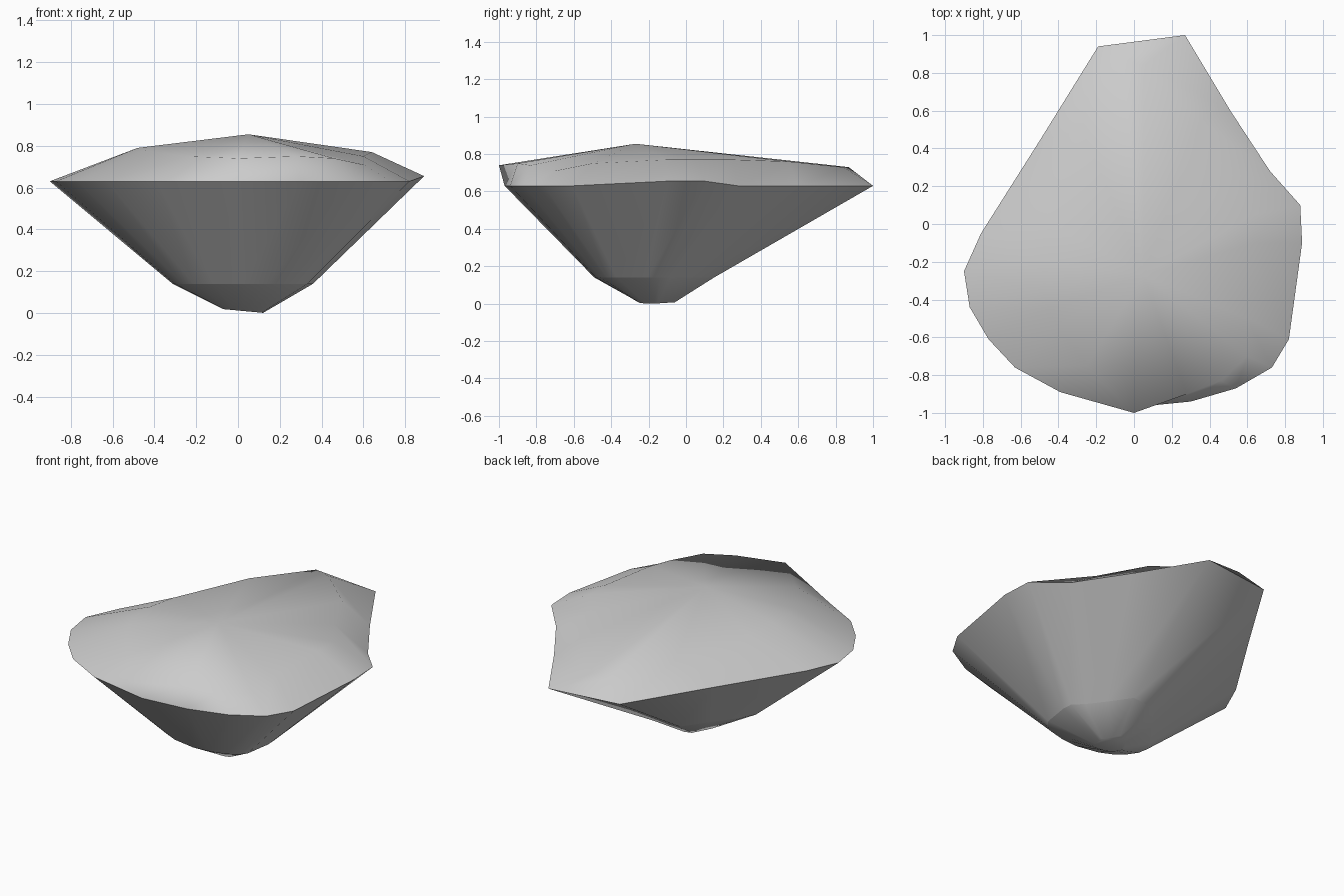
import bpy
from mathutils import Vector

default_cube = bpy.data.objects.get("Cube")
if default_cube:
    bpy.data.objects.remove(default_cube, do_unlink=True)

stone = bpy.data.materials.new("pale grey stone")
stone.use_nodes = True
grey = (0.6, 0.6, 0.6, 1)
stone.diffuse_color = grey
stone.node_tree.nodes["Principled BSDF"].inputs["Base Color"].default_value = grey


def loft(name, rings, tip=None):
    """Skin equal-length rings from bottom to top, optionally ending in a tip or a flat floor."""
    count = len(rings[0])
    verts = [point for ring in rings for point in ring]
    faces = []
    for level in range(len(rings) - 1):
        low, high = level * count, (level + 1) * count
        for i in range(count):
            j = (i + 1) % count
            faces.append((low + i, low + j, high + j, high + i))
    if tip is not None:
        verts.append(tip)
        last = (len(rings) - 1) * count
        faces += [(last + i, last + (i + 1) % count, len(verts) - 1) for i in range(count)]
    else:
        faces.append(tuple(reversed(range(count))))
    return finish(name, verts, faces)


def finish(name, verts, faces):
    mesh = bpy.data.meshes.new(name)
    mesh.from_pydata(verts, [], faces)
    mesh.materials.append(stone)
    mesh.shade_smooth()
    part = bpy.data.objects.new(name, mesh)
    bpy.context.collection.objects.link(part)
    return part


def shrink(outline, sx, sy, dx, dy, z, tilt=0):
    """Scale the rim outline towards the keel and place it at a height."""
    return [Vector((x * sx + dx, y * sy + dy, z - x * tilt)) for x, y, _ in outline]


# Rim outline, counter-clockwise from the back, paired with the crest above it
rim_plan = [(-.19, .94), (-.5, .44), (-.81, -.05), (-.9, -.25), (-.87, -.44), (-.77, -.61),
            (-.63, -.76), (-.39, -.89), (0, -.97), (.3, -.94), (.54, -.87), (.73, -.76),
            (.82, -.61), (.89, -.1), (.88, .1), (.72, .28), (.51, .6), (.27, 1)]
crest = [(-.06, .87, .73), (-.27, .5, .76), (-.45, 0, .78), (-.48, -.2, .79), (-.48, -.35, .79),
         (-.45, -.45, .78), (-.4, -.55, .77), (-.25, -.75, .75), (0, -1, .74), (.28, -.9, .75),
         (.46, -.83, .74), (.6, -.7, .71), (.6, -.5, .75), (.64, -.1, .77), (.64, .05, .77),
         (.5, .25, .77), (.35, .55, .76), (.05, .84, .73)]

# The rim lifts slightly along the left edge
rim = [Vector((x, y, .655 if x > .85 else .63)) for x, y in rim_plan]
waist = shrink(rim, .375, .325, .025, -.175, .14)
floor = shrink(rim, .107, .1, .025, -.16, .01, .01)

# Domed top, tapering side wall and rounded underside
loft("top_surface", [rim, [Vector(p) for p in crest]], Vector((.05, -.27, .855)))
count = len(rim)
wall_faces = [(i, (i + 1) % count, count + (i + 1) % count, count + i) for i in range(count)]
finish("side_wall", waist + rim, wall_faces)
loft_floor = loft("underside", [floor, waist])
